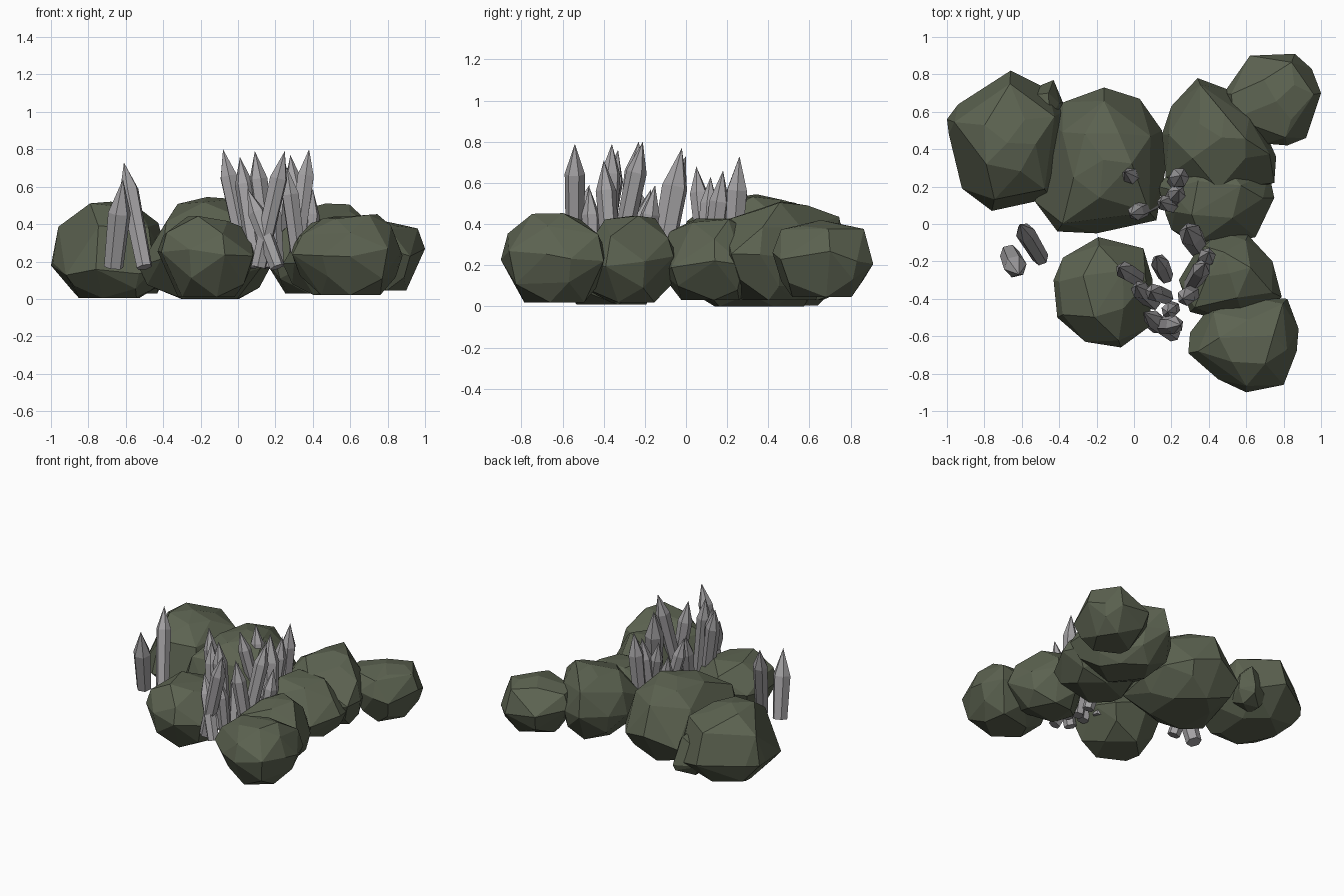
import bpy, bmesh, math, random
from mathutils import Vector

random.seed(4)


def material(name, rgb):
    m = bpy.data.materials.new(name)
    m.diffuse_color = (*rgb, 1)
    return m


MOSS = material("mossy_stone", (0.108, 0.125, 0.082))
GREY = material("grey_crystal", (0.37, 0.36, 0.37))


def finish(bm, name, mat):
    bmesh.ops.recalc_face_normals(bm, faces=bm.faces)
    mesh = bpy.data.meshes.new(name)
    bm.to_mesh(mesh)
    bm.free()
    mesh.materials.append(mat)
    obj = bpy.data.objects.new(name, mesh)
    bpy.context.collection.objects.link(obj)


def boulder(name, z0, zmid, z1, outline):
    """Faceted hull: shrunken copies of the footprint above and below its widest ring."""
    bm = bmesh.new()
    n = len(outline)
    cx = sum(p[0] for p in outline) / n
    cy = sum(p[1] for p in outline) / n
    up, down = z1 - zmid, zmid - z0
    # ring: scale, height, vertical jitter, every nth point, start
    rings = [(0.55, z0, 0.0, 2, 0), (0.85, zmid - down * 0.6, 0.02, 2, 1),
             (1.0, zmid, 0.04, 1, 0), (0.84, zmid + up * 0.62, 0.03, 2, 0),
             (0.48, z1 - up * 0.08, 0.02, 2, 1)]
    for scale, z, jit, step, start in rings:
        for x, y in outline[start::step]:
            s = scale if scale == 1 else scale + random.uniform(-0.05, 0.05)
            bm.verts.new((cx + (x - cx) * s, cy + (y - cy) * s,
                          z + random.uniform(-jit, jit)))
    bm.verts.new((cx, cy, z1))
    res = bmesh.ops.convex_hull(bm, input=bm.verts)
    junk = [v for v in res["geom_interior"] if isinstance(v, bmesh.types.BMVert)]
    bmesh.ops.delete(bm, geom=junk, context='VERTS')
    bmesh.ops.dissolve_limit(bm, angle_limit=math.radians(9),
                             verts=bm.verts, edges=bm.edges)
    finish(bm, name, MOSS)


def crystal(name, base, tip, r):
    """Six-sided shaft, slightly wider at the shoulder, ending in a point."""
    bm = bmesh.new()
    base, tip = Vector(base), Vector(tip)
    axis = tip - base
    rot = axis.to_track_quat('Z', 'Y')
    length, turn = axis.length, random.uniform(0, 1)
    rings = []
    for z, k in ((0, 0.85), (length - 3.0 * r, 1.0)):
        rings.append([bm.verts.new(base + rot @ Vector((
            r * k * math.cos(turn + i * math.pi / 3),
            r * k * math.sin(turn + i * math.pi / 3), z))) for i in range(6)])
    point = bm.verts.new(tip)
    bm.faces.new(rings[0])
    for i in range(6):
        j = (i + 1) % 6
        bm.faces.new((rings[0][i], rings[0][j], rings[1][j], rings[1][i]))
        bm.faces.new((rings[1][i], rings[1][j], point))
    finish(bm, name, GREY)


# Ring of boulders
boulder("boulder_back_left", 0.005, 0.16, 0.52, [
    (-1.0, 0.56), (-0.94, 0.64), (-0.66, 0.82), (-0.46, 0.72), (-0.38, 0.6),
    (-0.37, 0.42), (-0.45, 0.15), (-0.53, 0.12), (-0.76, 0.07), (-0.92, 0.19), (-0.99, 0.48)])
boulder("boulder_back_left_nub", 0.03, 0.15, 0.3, [
    (-0.6, 0.7), (-0.43, 0.77), (-0.38, 0.65), (-0.42, 0.5), (-0.6, 0.5)])
boulder("boulder_back_centre", 0.0, 0.2, 0.545, [
    (-0.44, 0.53), (-0.38, 0.65), (-0.16, 0.73), (0.03, 0.67), (0.15, 0.5),
    (0.17, 0.3), (0.12, 0.02), (-0.2, -0.05), (-0.41, -0.04), (-0.53, 0.12)])
boulder("boulder_back_right", 0.03, 0.24, 0.51, [
    (0.15, 0.48), (0.2, 0.63), (0.34, 0.78), (0.5, 0.72), (0.64, 0.58),
    (0.72, 0.45), (0.76, 0.36), (0.75, 0.22), (0.45, 0.15), (0.17, 0.25)])
boulder("boulder_middle_right", 0.03, 0.2, 0.43, [
    (0.17, 0.05), (0.2, -0.03), (0.35, -0.13), (0.65, -0.07), (0.75, 0.14),
    (0.72, 0.28), (0.5, 0.35), (0.25, 0.36), (0.13, 0.2)])
boulder("boulder_far_right", 0.045, 0.24, 0.42, [
    (0.48, 0.7), (0.62, 0.9), (0.86, 0.91), (0.95, 0.83), (1.0, 0.7),
    (0.92, 0.46), (0.82, 0.42), (0.7, 0.43), (0.5, 0.55)])
boulder("boulder_front_left", 0.01, 0.23, 0.44, [
    (-0.43, -0.3), (-0.38, -0.18), (-0.19, -0.07), (0.05, -0.13), (0.1, -0.3),
    (0.08, -0.55), (-0.07, -0.66), (-0.26, -0.63), (-0.41, -0.5)])
boulder("boulder_front_middle", 0.02, 0.21, 0.44, [
    (0.36, -0.1), (0.45, -0.04), (0.61, -0.06), (0.74, -0.2), (0.79, -0.39),
    (0.6, -0.55), (0.3, -0.47), (0.24, -0.3)])
boulder("boulder_front_right", 0.02, 0.24, 0.45, [
    (0.29, -0.69), (0.3, -0.58), (0.4, -0.45), (0.62, -0.39), (0.82, -0.4),
    (0.88, -0.56), (0.87, -0.68), (0.8, -0.86), (0.6, -0.9), (0.45, -0.83)])

# Crystals: base x, y, then tip x, y, z, then radius
LEFT_PAIR = [(-0.665, -0.16, -0.615, -0.27, 0.64, 0.062),
             (-0.5, -0.18, -0.61, 0.0, 0.73, 0.052)]
FRONT_CLUSTER = [(0.05, -0.31, -0.08, -0.23, 0.80, 0.05),
                 (0.1, -0.42, 0.01, -0.33, 0.76, 0.05),
                 (0.17, -0.39, 0.09, -0.36, 0.79, 0.05),
                 (0.11, -0.54, 0.25, -0.54, 0.79, 0.05),
                 (0.21, -0.59, 0.05, -0.47, 0.59, 0.048),
                 (0.21, -0.45, 0.18, -0.47, 0.58, 0.045),
                 (0.17, -0.28, 0.12, -0.17, 0.57, 0.048),
                 (0.33, -0.36, 0.26, -0.40, 0.71, 0.05),
                 (0.3, -0.34, 0.38, -0.21, 0.80, 0.05),
                 (0.37, -0.22, 0.40, -0.15, 0.59, 0.048),
                 (0.35, -0.13, 0.28, -0.02, 0.77, 0.065)]
BACK_CLUSTER = [(0.05, 0.21, -0.05, 0.28, 0.64, 0.045),
                (0.22, 0.22, 0.25, 0.26, 0.73, 0.055),
                (0.2, 0.12, 0.24, 0.18, 0.66, 0.05),
                (0.1, 0.1, -0.02, 0.05, 0.68, 0.045),
                (0.23, 0.09, 0.14, 0.12, 0.63, 0.045)]
for group, items in (("left", LEFT_PAIR), ("front", FRONT_CLUSTER), ("back", BACK_CLUSTER)):
    for i, (bx, by, tx, ty, tz, r) in enumerate(items):
        crystal(f"crystal_{group}_{i + 1}", (bx, by, 0.17), (tx, ty, tz), r)
